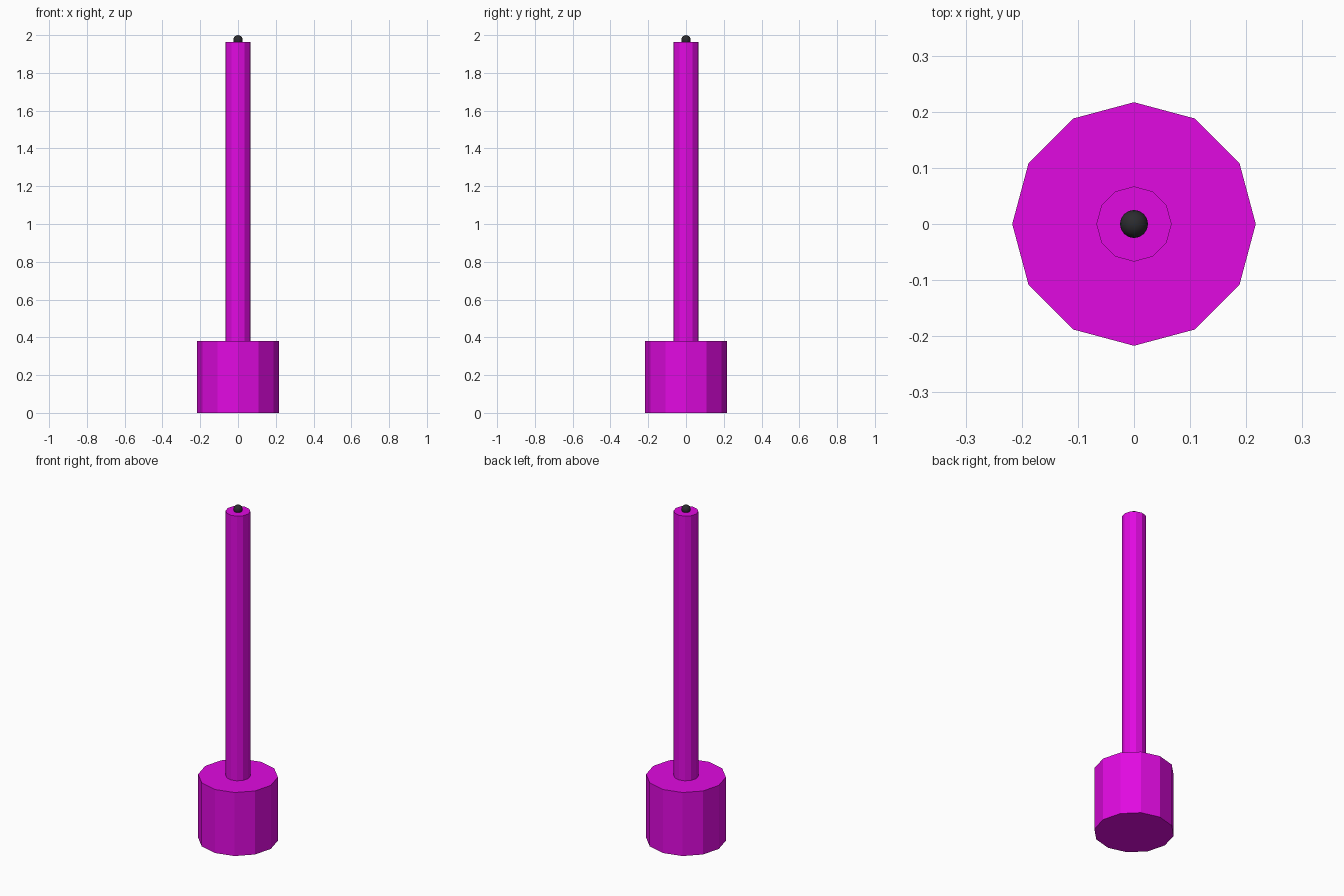
import bpy, math

if "Cube" in bpy.data.objects:
    bpy.data.objects.remove(bpy.data.objects["Cube"])


def material(name, color):
    m = bpy.data.materials.new(name)
    m.diffuse_color = color
    m.use_nodes = True
    m.node_tree.nodes["Principled BSDF"].inputs["Base Color"].default_value = m.diffuse_color
    return m


magenta = material("magenta", (0.75, 0.003, 0.75, 1))
black = material("black", (0.025, 0.025, 0.028, 1))


def prism(name, radius, z0, z1, mat, sides=12):
    bpy.ops.mesh.primitive_cylinder_add(vertices=sides, radius=radius,
                                        depth=z1 - z0, location=(0, 0, (z0 + z1) / 2))
    ob = bpy.context.object
    ob.name = name
    ob.data.materials.append(mat)
    return ob


# Heavy base and slim shaft, both twelve-sided and flat shaded
prism("base", 0.217, 0, 0.38, magenta)
prism("shaft", 0.067, 0.38, 1.963, magenta)

# Small rounded dark tip sunk slightly into the shaft
bpy.ops.mesh.primitive_uv_sphere_add(segments=16, ring_count=8, radius=0.025,
                                     location=(0, 0, 1.975))
tip = bpy.context.object
tip.name = "tip"
tip.data.materials.append(black)
bpy.ops.object.shade_smooth()
